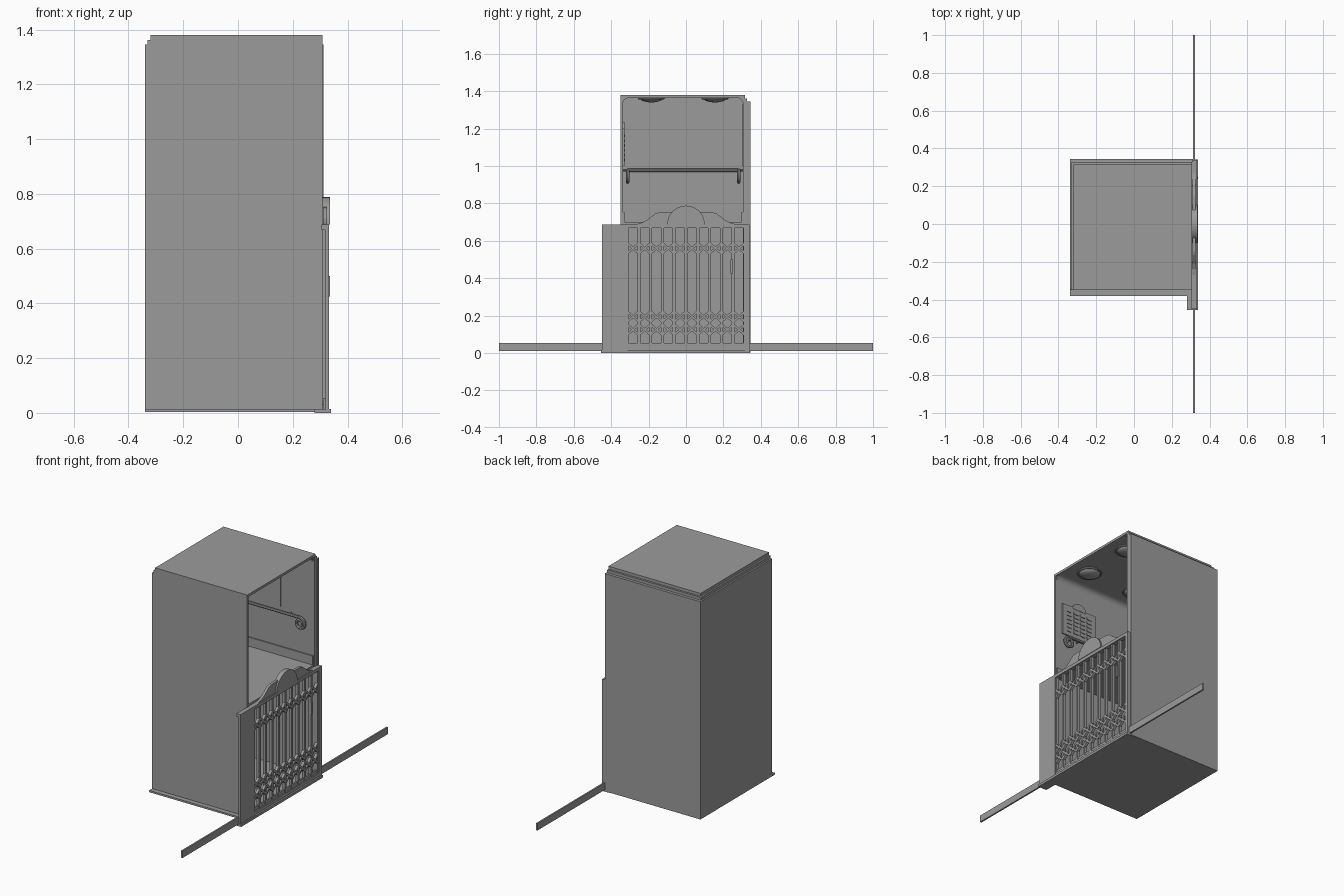
import bpy, bmesh, math
from mathutils import Vector

cube = bpy.data.objects.get("Cube")
if cube:
    bpy.data.objects.remove(cube, do_unlink=True)

grey = bpy.data.materials.new("plain grey")
grey.use_nodes = True
tone = (0.33, 0.33, 0.33, 1)
grey.diffuse_color = tone
grey.node_tree.nodes["Principled BSDF"].inputs["Base Color"].default_value = tone


def finish(name, bm):
    bmesh.ops.recalc_face_normals(bm, faces=bm.faces)
    mesh = bpy.data.meshes.new(name)
    bm.to_mesh(mesh)
    bm.free()
    mesh.materials.append(grey)
    obj = bpy.data.objects.new(name, mesh)
    bpy.context.collection.objects.link(obj)
    return obj


def add_box(bm, x, y, z):
    verts = bmesh.ops.create_cube(bm, size=1)["verts"]
    for v in verts:
        v.co = Vector([(r[0] + r[1]) / 2 + c * (r[1] - r[0]) for c, r in zip(v.co, (x, y, z))])
    return verts


def box(name, x, y, z):
    bm = bmesh.new()
    add_box(bm, x, y, z)
    return finish(name, bm)


def prism(name, points, axis, start, end):
    """Extrude a flat outline along x (points are y, z) or y (points are x, z)."""
    bm = bmesh.new()
    if axis == "x":
        verts = [bm.verts.new((start, a, b)) for a, b in points]
        shift = (end - start, 0, 0)
    else:
        verts = [bm.verts.new((a, start, b)) for a, b in points]
        shift = (0, end - start, 0)
    face = bm.faces.new(verts)
    new = bmesh.ops.extrude_face_region(bm, geom=[face])["geom"]
    bmesh.ops.translate(bm, vec=shift, verts=[g for g in new if isinstance(g, bmesh.types.BMVert)])
    return finish(name, bm)


def smooth(obj):
    bpy.ops.object.select_all(action="DESELECT")
    obj.select_set(True)
    bpy.context.view_layer.objects.active = obj
    bpy.ops.object.shade_smooth_by_angle(angle=math.radians(35))


def tube(name, points, radius):
    curve = bpy.data.curves.new(name, "CURVE")
    curve.dimensions = "3D"
    curve.bevel_depth = radius
    curve.bevel_resolution = 2
    curve.use_fill_caps = True
    spline = curve.splines.new("POLY")
    spline.points.add(len(points) - 1)
    for p, co in zip(spline.points, points):
        p.co = (*co, 1)
    obj = bpy.data.objects.new(name, curve)
    bpy.context.collection.objects.link(obj)
    curve.materials.append(grey)
    bpy.ops.object.select_all(action="DESELECT")
    obj.select_set(True)
    bpy.context.view_layer.objects.active = obj
    bpy.ops.object.convert(target="MESH")
    smooth(bpy.context.view_layer.objects.active)


# Cabin shell: stepped panels around an inner box, open towards +x
FRONT, BACK = -0.35, 0.345
box("base_plate", (-0.34, 0.31), (FRONT, BACK), (0.004, 0.018))
box("front_base_lip", (-0.34, 0.29), (-0.38, FRONT), (0.004, 0.015))
box("front_wall", (-0.32, 0.308), (FRONT, -0.338), (0.015, 1.38))
box("rear_wall_inner", (-0.32, 0.308), (0.305, 0.315), (0.015, 1.38))
box("rear_wall_middle", (-0.33, 0.308), (0.315, 0.327), (0.015, 1.362))
box("rear_wall_outer", (-0.34, 0.312), (0.327, BACK), (0.015, 1.345))
box("side_wall_inner", (-0.32, -0.31), (FRONT, 0.315), (0.015, 1.38))
box("side_wall_middle", (-0.33, -0.32), (FRONT, 0.327), (0.015, 1.362))
box("side_wall_outer", (-0.34, -0.33), (FRONT, BACK), (0.015, 1.345))
box("roof", (-0.32, 0.308), (FRONT, 0.315), (1.365, 1.38))
box("upper_floor", (-0.31, 0.305), (-0.338, 0.305), (0.685, 0.7))

# Rounded ceiling coves and skirting boards
R = 0.035
for name, wall, s in (("front", -0.338, 1), ("rear", 0.305, -1)):
    arc = [(wall + s * R * (1 - math.cos(a)), 1.365 - R + R * math.sin(a))
           for a in [math.pi / 2 * i / 8 for i in range(9)]]
    smooth(prism(name + "_ceiling_cove", [(wall, 1.365)] + arc, "x", -0.31, 0.3))
    box(name + "_skirting", (-0.31, 0.3), sorted((wall, wall + s * 0.008)), (0.7, 0.755))
box("side_skirting", (-0.31, -0.302), (-0.338, 0.305), (0.7, 0.755))
box("rear_wall_batten", (0.07, 0.08), (0.3, 0.305), (1.0, 1.33))

# Ceiling lamps: shallow domes with a rim
for x in (-0.16, 0.18):
    for y in (-0.185, 0.155):
        bm = bmesh.new()
        bmesh.ops.create_uvsphere(bm, u_segments=28, v_segments=12, radius=1)
        for v in bm.verts:
            v.co = Vector((x + v.co.x * 0.06, y + v.co.y * 0.06, 1.362 + v.co.z * 0.022))
        bmesh.ops.delete(bm, geom=[v for v in bm.verts if v.co.z > 1.364], context="VERTS")
        smooth(finish("ceiling_lamp", bm))
        rim = [(x + 0.066 * math.cos(t), y + 0.066 * math.sin(t), 1.362)
               for t in [math.tau * i / 28 for i in range(29)]]
        tube("lamp_rim", rim, 0.006)

# Handrail with a scrolled end on each wall
RAIL_Z = 0.978
tube("side_handrail", [(-0.285, -0.312, RAIL_Z), (-0.285, 0.28, RAIL_Z)], 0.009)
for name, y, wall in (("front", -0.312, -0.338), ("rear", 0.282, 0.305)):
    scroll = []
    for i in range(29):
        t = math.pi / 2 - i / 28 * math.pi * 2.6
        r = 0.036 - 0.02 * i / 28
        scroll.append((0.225 + r * math.cos(t), y, RAIL_Z - 0.036 + r * math.sin(t)))
    tube(name + "_handrail", [(-0.285, y, RAIL_Z)] + scroll, 0.009)
    for x in (-0.2, 0.15):
        tube(name + "_rail_bracket", [(x, y, RAIL_Z), (x, wall, RAIL_Z)], 0.006)

# Notice board on the front wall, with a round crest and button rows
box("notice_board", (0.01, 0.26), (-0.338, -0.33), (1.0, 1.2))
arc = [(0.135 + 0.05 * math.cos(t), 1.19 + 0.045 * math.sin(t))
       for t in [math.pi * i / 16 for i in range(17)]]
prism("notice_crest", arc, "y", -0.338, -0.328)
bm = bmesh.new()
for row in range(6):
    for col in range(4):
        x, z = 0.045 + col * 0.05, 1.025 + row * 0.026
        add_box(bm, (x, x + 0.035), (-0.33, -0.326), (z, z + 0.014))
finish("notice_rows", bm)

# Sill, long ground track and the pocket the gate slides into
box("gate_sill", (0.28, 0.34), (-0.455, 0.342), (0, 0.015))
box("ground_track", (0.312, 0.322), (-1, 1), (0.012, 0.055))
box("gate_pocket", (0.318, 0.333), (-0.45, -0.312), (0.015, 0.685))
box("gate_closing_post", (0.308, 0.333), (0.315, 0.34), (0.015, 0.685))
box("gate_top_rail", (0.305, 0.333), (-0.45, 0.34), (0.668, 0.688))
box("gate_bottom_rail", (0.305, 0.33), (-0.315, 0.32), (0.015, 0.035))

# Folding gate: upright bars joined by three rows of crossed links
PITCH, COUNT, HALF = 0.063, 11, 0.008
bars, links = bmesh.new(), bmesh.new()
for i in range(COUNT):
    y = -0.315 + i * PITCH
    add_box(bars, (0.308, 0.326), (y - HALF, y + HALF), (0.03, 0.67))
    if i == COUNT - 1:
        continue
    for z in (0.125, 0.195, 0.56):
        for s in (-1, 1):
            a, b = Vector((y, z - s * 0.028)), Vector((y + PITCH, z + s * 0.028))
            side = (b - a).orthogonal().normalized() * 0.006
            quad = [a + side, b + side, b - side, a - side]
            rear = [links.verts.new((0.312, *p)) for p in quad]
            fore = [links.verts.new((0.329, *p)) for p in quad]
            links.faces.new(rear)
            links.faces.new(fore)
            for k in range(4):
                n = (k + 1) % 4
                links.faces.new((rear[k], rear[n], fore[n], fore[k]))
finish("gate_bars", bars)
finish("gate_links", links)
box("gate_handle", (0.326, 0.336), (0.238, 0.25), (0.425, 0.5))

# Curved crest over the gate with a half-round medallion
half = [(0.27, 0.688), (0.24, 0.695), (0.21, 0.71), (0.185, 0.73), (0.165, 0.745),
        (0.145, 0.752), (0.09, 0.754)]
outline = half + [(-y, z) for y, z in reversed(half)]
prism("gate_crest", outline, "x", 0.31, 0.326)
arc = [(0.1 * math.cos(t), 0.688 + 0.1 * math.sin(t))
       for t in [math.pi * i / 24 for i in range(25)]]
smooth(prism("gate_medallion", arc, "x", 0.308, 0.336))
